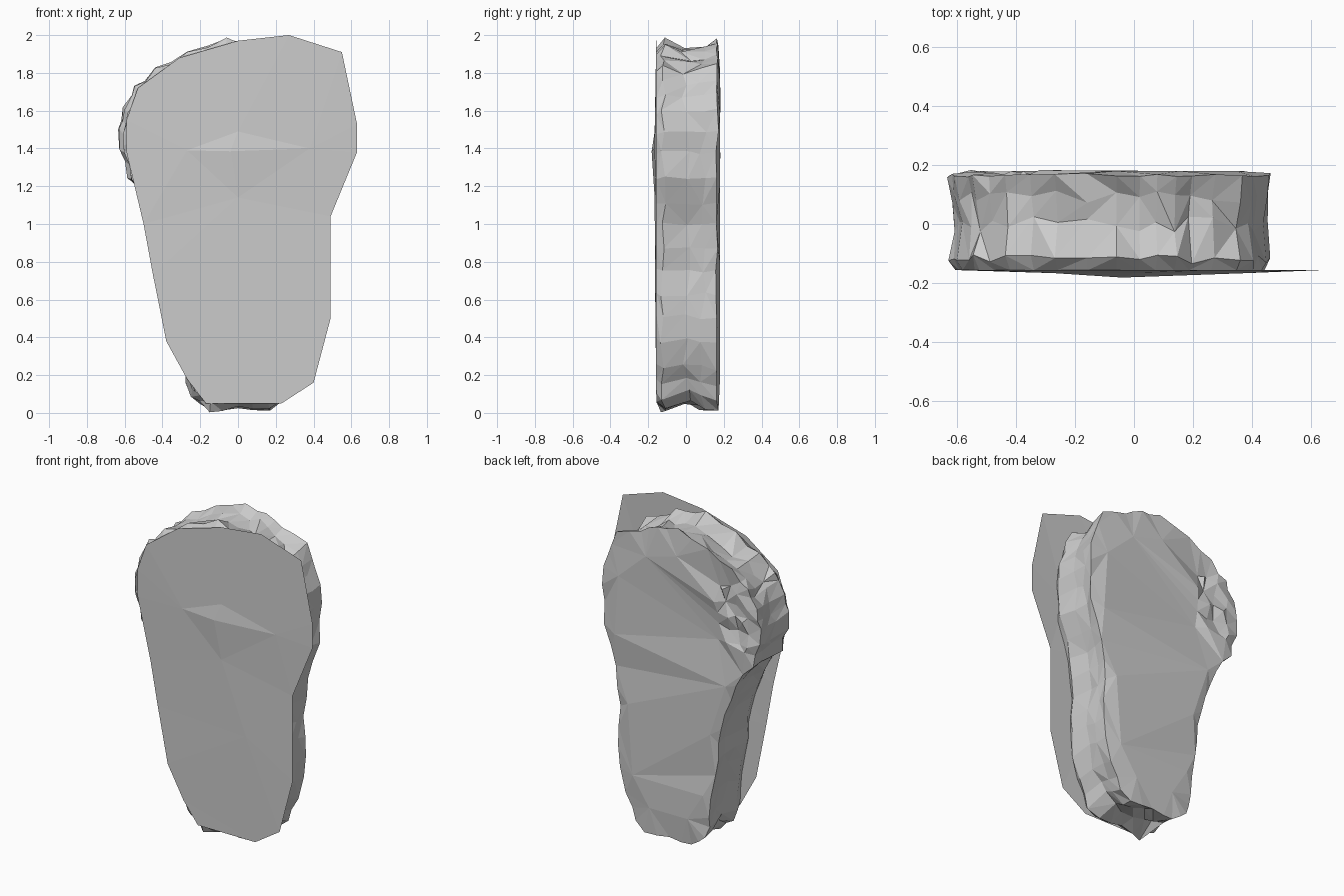
import bpy, bmesh, random
from mathutils import Vector
from mathutils.geometry import delaunay_2d_cdt

if "Cube" in bpy.data.objects:
    bpy.data.objects.remove(bpy.data.objects["Cube"])

random.seed(4)
CENTRE = Vector((-0.06, 1.0))


def jit(a):
    return random.uniform(-a, a)


def fill(outline, inner):
    """Triangulate an x/z outline with extra inner points; returns (faces, index map, points)."""
    pts = [Vector(p) for p in outline + inner]
    v, _, f, ov, _, _ = delaunay_2d_cdt(pts, [], [list(range(len(outline)))], 1, 1e-5)
    return v, f, ov


def finish(bm, name):
    me = bpy.data.meshes.new(name)
    bm.to_mesh(me)
    bm.free()
    ob = bpy.data.objects.new(name, me)
    bpy.context.collection.objects.link(ob)


# Smooth front panel: thin sheet with a shallow raised diamond
panel = [(-.17, .05), (.23, .05), (.40, .16), (.49, .50), (.49, 1.04), (.63, 1.38),
         (.63, 1.53), (.55, 1.91), (.27, 2.0), (0, 1.97), (-.31, 1.88), (-.53, 1.72),
         (-.59, 1.55), (-.59, 1.38), (-.50, 1.0), (-.45, .73), (-.38, .38), (-.27, .18)]
diamond = [(-.27, 1.39), (0, 1.49), (.38, 1.40), (0, 1.14), (-.04, 1.385), (.17, .7)]
diamond_y = [-.167, -.166, -.167, -.166, -.182, -.164]
bm = bmesh.new()
v2, faces, orig = fill(panel, diamond)
verts = []
for p, o in zip(v2, orig):
    i = o[0] if o else 0
    y = -.157 if i < len(panel) else diamond_y[i - len(panel)]
    verts.append(bm.verts.new((p.x, y, p.y)))
for f in faces:
    bm.faces.new([verts[i] for i in f])
bm.normal_update()
for f in bm.faces:
    if f.normal.y > 0:
        f.normal_flip()
finish(bm, "front_panel")

# Rough stone body: outline swept through depth rings with chipped edges
coarse = [(-.15, .01), (0, .02), (.17, .01), (.24, .06), (.31, .22), (.36, .5), (.35, .75),
          (.38, 1.0), (.46, 1.25), (.47, 1.5), (.43, 1.7), (.37, 1.85), (.2, 1.91),
          (.08, 1.96), (-.06, 1.98), (-.27, 1.91), (-.44, 1.83), (-.55, 1.73), (-.61, 1.62),
          (-.635, 1.5), (-.63, 1.4), (-.59, 1.25), (-.47, 1.1), (-.39, .9), (-.34, .7),
          (-.32, .5), (-.28, .22), (-.25, .08)]
outline = []
for i, p in enumerate(coarse):
    a, b = Vector(p), Vector(coarse[(i + 1) % len(coarse)])
    outline.append(a)
    if (b - a).length > .12:
        outline.append((a + b) / 2 + Vector((jit(.015), jit(.015))))
n = len(outline)

bm = bmesh.new()
rings = []
for y, scale, rough in [(-.157, .95, 0), (-.12, .99, .012), (.0, .955, .02),
                        (.09, .97, .018), (.165, .995, .006)]:
    ring = []
    for p in outline:
        q = CENTRE + (p - CENTRE) * (scale + jit(rough))
        ring.append(bm.verts.new((q.x, y + jit(rough * 1.3), max(q.y + jit(rough * .6), 0))))
    rings.append(ring)
for r0, r1 in zip(rings, rings[1:]):
    for i in range(n):
        j = (i + 1) % n
        a, b, c, d = r0[i], r0[j], r1[j], r1[i]
        tris = random.choice([((a, b, c), (a, c, d)), ((a, b, d), (b, c, d))])
        for t in tris:
            bm.faces.new(t)

# Back face: nearly flat inset, with a cluster of chips at the upper left
edge = [(v.co.x, v.co.z) for v in rings[-1]]
inner, inner_y = [], []
for p in coarse[::2]:
    q = CENTRE + (Vector(p) - CENTRE) * .83
    inner.append((q.x, q.y))
    inner_y.append(.18)
for ix in range(4):
    for iz in range(5):
        x, z = -.55 + ix * .075 + jit(.02), 1.36 + iz * .085 + jit(.02)
        if x - z * .55 > -1.46 + .02 and z < 1.72 + (x + .5) * .6:
            inner.append((x, z))
            inner_y.append(.16 + jit(.025))
v2, faces, orig = fill(edge, inner)
verts = []
for p, o in zip(v2, orig):
    i = o[0] if o else n
    verts.append(rings[-1][i] if i < n else bm.verts.new((p.x, inner_y[i - n], p.y)))
back = [bm.faces.new([verts[i] for i in f]) for f in faces]
bmesh.ops.recalc_face_normals(bm, faces=bm.faces)
bm.normal_update()
if sum(f.normal.y * f.calc_area() for f in back) < 0:
    bmesh.ops.reverse_faces(bm, faces=bm.faces)
finish(bm, "stone_body")
